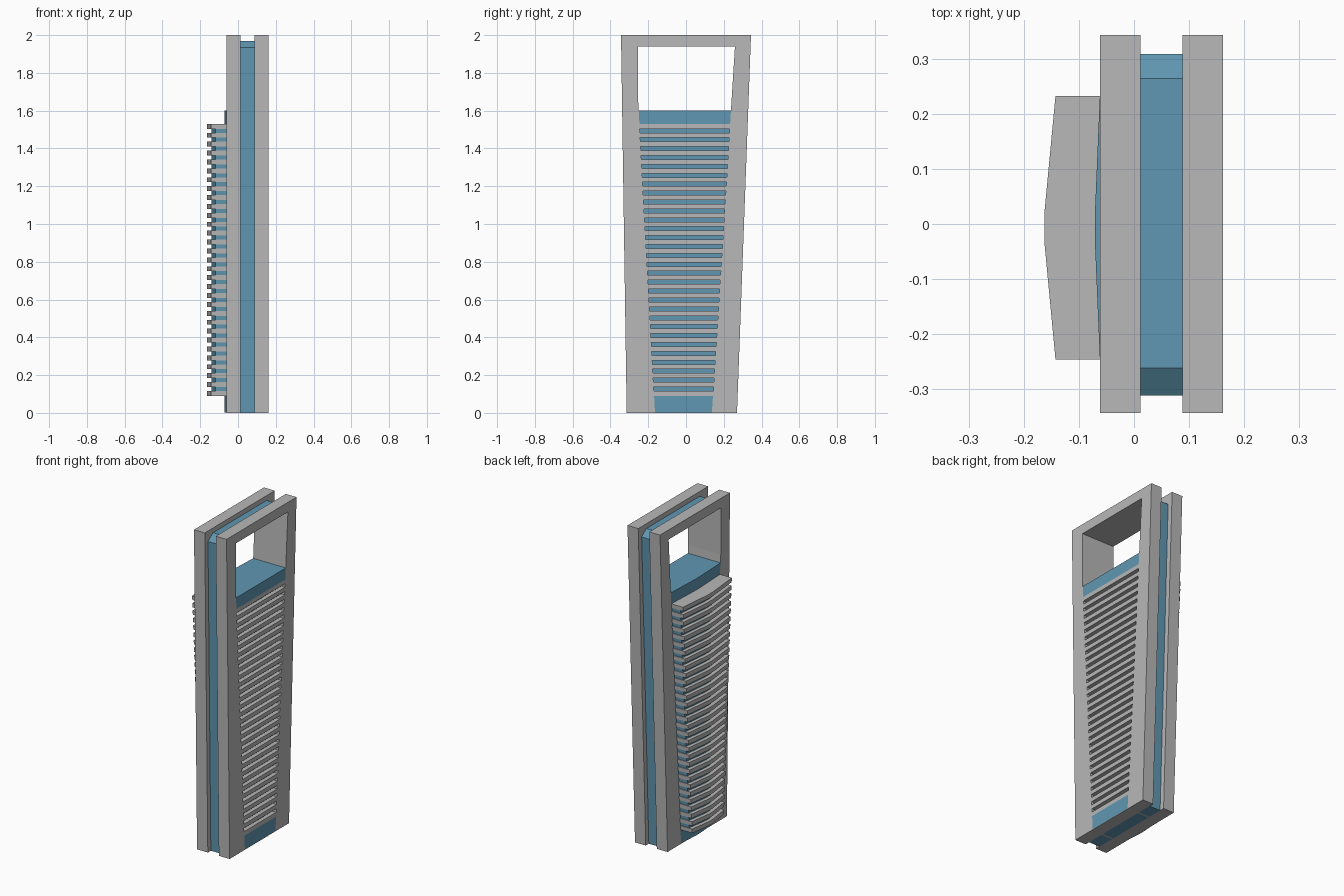
import bpy, bmesh

if "Cube" in bpy.data.objects:
    bpy.data.objects.remove(bpy.data.objects["Cube"])


def material(name, color):
    m = bpy.data.materials.new(name)
    m.diffuse_color = (*color, 1)
    m.use_nodes = True
    m.node_tree.nodes["Principled BSDF"].inputs["Base Color"].default_value = m.diffuse_color
    return m


GREY = material("light grey", (0.48, 0.48, 0.48))
BLUE = material("steel blue", (0.115, 0.31, 0.445))

XB, XF = -0.062, 0.162      # back and front faces of the frame
SHELF, RIB_LO, RIB_HI = 1.6, 0.09, 1.53
COUNT, RIB_H = 31, 0.026


def left(z):
    """Left edge of the tapered opening."""
    return -0.164 - 0.054 * min(z, 1.65)


def right(z):
    """Right edge of the tapered opening."""
    return 0.137 + 0.063 * z


def finish(name, bm, mat):
    bmesh.ops.recalc_face_normals(bm, faces=bm.faces[:])
    me = bpy.data.meshes.new(name)
    bm.to_mesh(me)
    bm.free()
    me.materials.append(mat)
    ob = bpy.data.objects.new(name, me)
    bpy.context.collection.objects.link(ob)
    return ob


def prism(name, profile, x0, x1, mat):
    """Extrude a (y, z) outline along x."""
    bm = bmesh.new()
    f = bm.faces.new([bm.verts.new((x0, y, z)) for y, z in profile])
    ext = bmesh.ops.extrude_face_region(bm, geom=[f])
    bmesh.ops.translate(bm, vec=(x1 - x0, 0, 0),
                        verts=[v for v in ext["geom"] if isinstance(v, bmesh.types.BMVert)])
    return finish(name, bm, mat)


def add_slab(bm, z0, z1, front, edge, centre, inset=0.0):
    """Tapered slab filling the opening, its back bowed from edge to centre."""
    rings = []
    for z in (z0, z1):
        l, r = left(z) + inset, right(z) - inset
        mid, half = (l + r) / 2, (r - l) / 2
        plan = [(front, r), (front, l)]
        plan += [(edge + (centre - edge) * b, mid + half * t)
                 for t, b in ((-1, 0), (-0.12, 1), (0.12, 1), (1, 0))]
        rings.append([bm.verts.new((x, y, z)) for x, y in plan])
    a, b = rings
    n = len(a)
    bm.faces.new(a[::-1])
    bm.faces.new(b)
    for i in range(n):
        j = (i + 1) % n
        bm.faces.new((a[i], a[j], b[j], b[i]))


def slab(name, mat, *args):
    bm = bmesh.new()
    add_slab(bm, *args)
    return finish(name, bm, mat)


def opening(grow=0.0):
    """Inner outline from the bottom right, over the top, to the bottom left."""
    top = 1.94 + grow
    return [(right(0) + grow, 0), (right(1.94) + grow, top),
            (left(1.94) - grow, top), (left(1.65) - grow, 1.65), (left(0) - grow, 0)]


# Two grey frame plates
outer = [(-0.314, 0), (-0.344, 2), (0.344, 2), (0.27, 0)]
for name, x0, x1 in (("back_frame", XB, 0.012), ("front_frame", 0.088, XF)):
    prism(name, outer + opening(), x0, x1, GREY)

# Blue band in the groove, with cut top corners, and the grey window lining
band = [(-0.284, 0), (-0.312, 1.935), (-0.262, 1.97), (0.265, 1.97), (0.31, 1.935), (0.24, 0)]
prism("groove_band", band + opening(0.012), 0.012, 0.088, BLUE)
prism("window_lining", opening(0.012)[::-1] + opening(), 0.012, 0.088, GREY)

# Blue infill panel: recessed middle with flush ends
slab("panel_middle", BLUE, RIB_LO, RIB_HI, XF - 0.025, XB, XB)
slab("panel_bottom", BLUE, 0.003, RIB_LO, XF, XB, -0.071)
slab("panel_top", BLUE, RIB_HI, SHELF, XF, XB, -0.071)

# Bottom closing strips
for name, x0, x1, mat in (("back_sole", XB, 0.012, GREY), ("middle_sole", 0.012, 0.088, BLUE),
                          ("front_sole", 0.088, XF, GREY)):
    slab(name, mat, 0, 0.003, x1, x0, x0)

# Bowed blue core behind the back ribs
slab("rib_core", BLUE, RIB_LO + 0.005, RIB_HI - 0.005, XB, -0.12, -0.14, 0.004)

# Repeating grey ribs on both sides
back, front = bmesh.new(), bmesh.new()
step = (RIB_HI - RIB_LO - RIB_H) / (COUNT - 1)
for i in range(COUNT):
    z = RIB_LO + i * step
    add_slab(back, z, z + RIB_H, XB, -0.143, -0.163)
    add_slab(front, z, z + RIB_H, XF, XF - 0.03, XF - 0.03)
finish("back_ribs", back, GREY)
finish("front_ribs", front, GREY)
